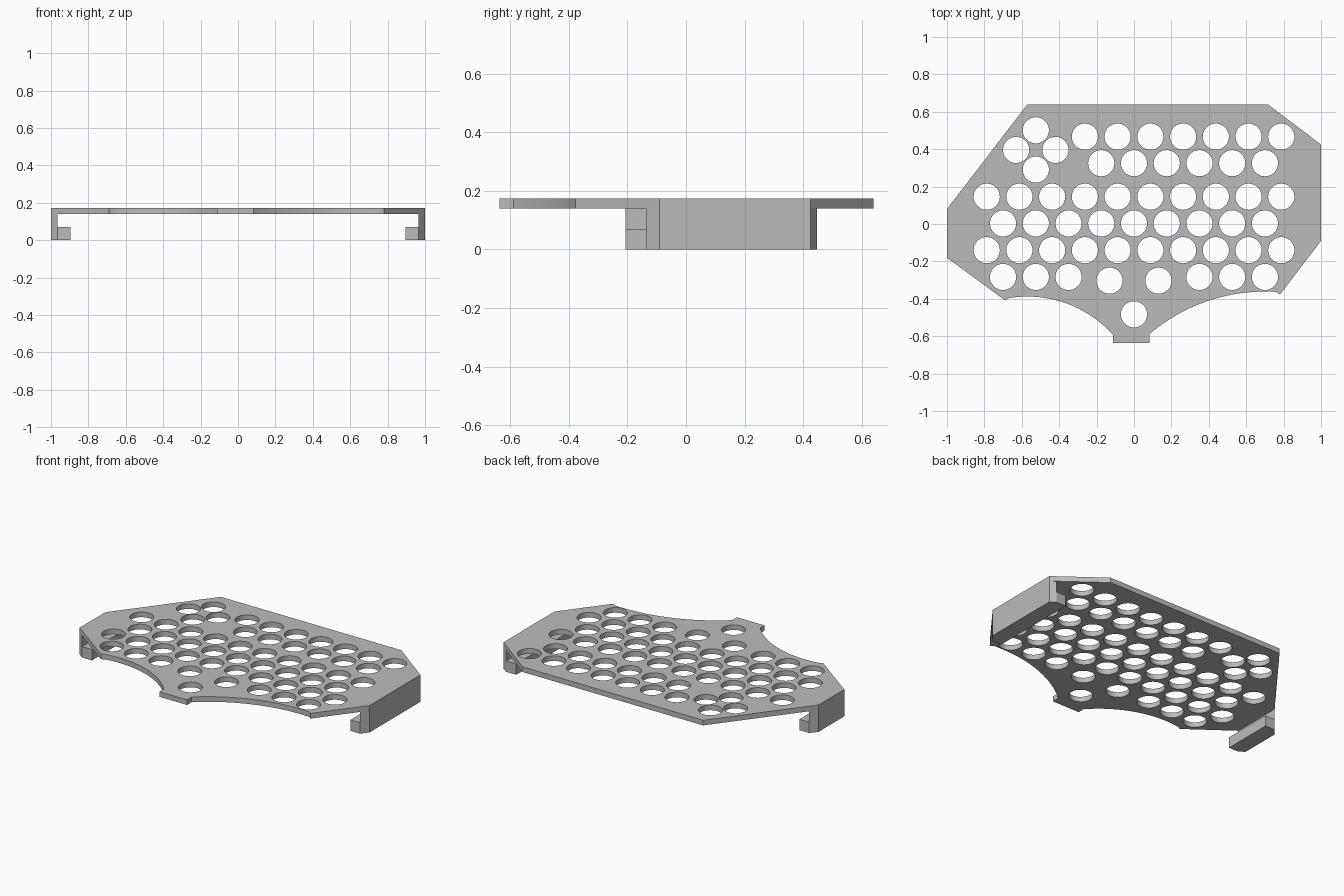
import bpy
import bmesh
from math import asin, sin, cos

cube = bpy.data.objects.get("Cube")
if cube:
    bpy.data.objects.remove(cube, do_unlink=True)

PLATE_BOTTOM, PLATE_TOP = 0.14, 0.173
HOLE_RADIUS = 0.07
PITCH = 0.175

grey = bpy.data.materials.new("light grey")
grey.use_nodes = True
grey.diffuse_color = (0.5, 0.5, 0.5, 1)
grey.node_tree.nodes["Principled BSDF"].inputs["Base Color"].default_value = (0.5, 0.5, 0.5, 1)


def add_object(name, bm):
    bmesh.ops.recalc_face_normals(bm, faces=bm.faces)
    mesh = bpy.data.meshes.new(name)
    bm.to_mesh(mesh)
    bm.free()
    mesh.materials.append(grey)
    obj = bpy.data.objects.new(name, mesh)
    bpy.context.collection.objects.link(obj)
    return obj


def add_prism(bm, outline, bottom, top):
    """Extrude a plan outline between two heights."""
    face = bm.faces.new([bm.verts.new((x, y, bottom)) for x, y in outline])
    result = bmesh.ops.extrude_face_region(bm, geom=[face], use_keep_orig=True)
    verts = [v for v in result["geom"] if isinstance(v, bmesh.types.BMVert)]
    bmesh.ops.translate(bm, verts=verts, vec=(0, 0, top - bottom))


def arc(apex_x, apex_y, radius, x_start, x_end, steps=24):
    """Upper part of a circle, between two x positions."""
    a, b = (asin((x - apex_x) / radius) for x in (x_start, x_end))
    angles = [a + (b - a) * i / steps for i in range(steps + 1)]
    return [(apex_x + radius * sin(t), apex_y - radius + radius * cos(t)) for t in angles]


# Plate outline, with two scooped front edges either side of a tab
outline = [(-0.57, 0.64), (0.715, 0.64), (1, 0.425), (1, -0.09), (0.78, -0.378)]
outline += arc(0.70, -0.361, 0.95, 0.76, 0.083)
outline += [(0.083, -0.637), (-0.113, -0.637)]
outline += arc(-0.57, -0.388, 0.613, -0.113, -0.67)
outline += [(-0.69, -0.408), (-1, -0.18), (-1, 0.08)]
bm = bmesh.new()
add_prism(bm, outline, PLATE_BOTTOM, PLATE_TOP)
plate = add_object("perforated_plate", bm)

# Hole rows: y, first x, count
rows = [(0.467, -1.5, 7), (0.325, -1, 6), (0.146, -4.5, 10), (0.003, -4, 9),
        (-0.14, -4.5, 10), (-0.283, -4, 3), (-0.283, 2, 3)]
holes = [((first + i) * PITCH, y) for y, first, count in rows for i in range(count)]
# Diamond cluster and the holes around the front tab
holes += [(-0.525 + dx, 0.396 + dy) for dx, dy in
          ((0.105, 0), (-0.105, 0), (0, 0.105), (0, -0.105))]
holes += [(-0.131, -0.303), (0.131, -0.303), (0, -0.483)]

bm = bmesh.new()
for x, y in holes:
    new = bmesh.ops.create_cone(bm, cap_ends=True, segments=40, radius1=HOLE_RADIUS,
                                radius2=HOLE_RADIUS, depth=0.2)
    bmesh.ops.translate(bm, verts=new["verts"], vec=(x, y, PLATE_TOP))
cutter = add_object("hole_cutter", bm)
cutter.hide_render = True

cut = plate.modifiers.new("holes", "BOOLEAN")
cut.operation = "DIFFERENCE"
cut.solver = "EXACT"
cut.object = cutter
bpy.context.view_layer.objects.active = plate
plate.select_set(True)
bpy.ops.object.modifier_apply(modifier=cut.name)
bpy.data.objects.remove(cutter, do_unlink=True)
bpy.ops.object.shade_smooth_by_angle()

# Side clips: a wall with mitred ends and an inward hook along its foot
for name, side, back, back_in, front, front_in in (
        ("left_clip", 1, 0.425, 0.447, -0.09, -0.137),
        ("right_clip", -1, 0.08, 0.126, -0.18, -0.206)):
    outer, inner, tip = side, side * 0.965, side * 0.895
    bm = bmesh.new()
    add_prism(bm, [(outer, back), (outer, front), (inner, front_in), (inner, back_in)],
              0, PLATE_BOTTOM)
    add_prism(bm, [(inner, back_in), (inner, front_in), (tip, front_in), (tip, back_in)],
              0, 0.07)
    add_object(name, bm)
